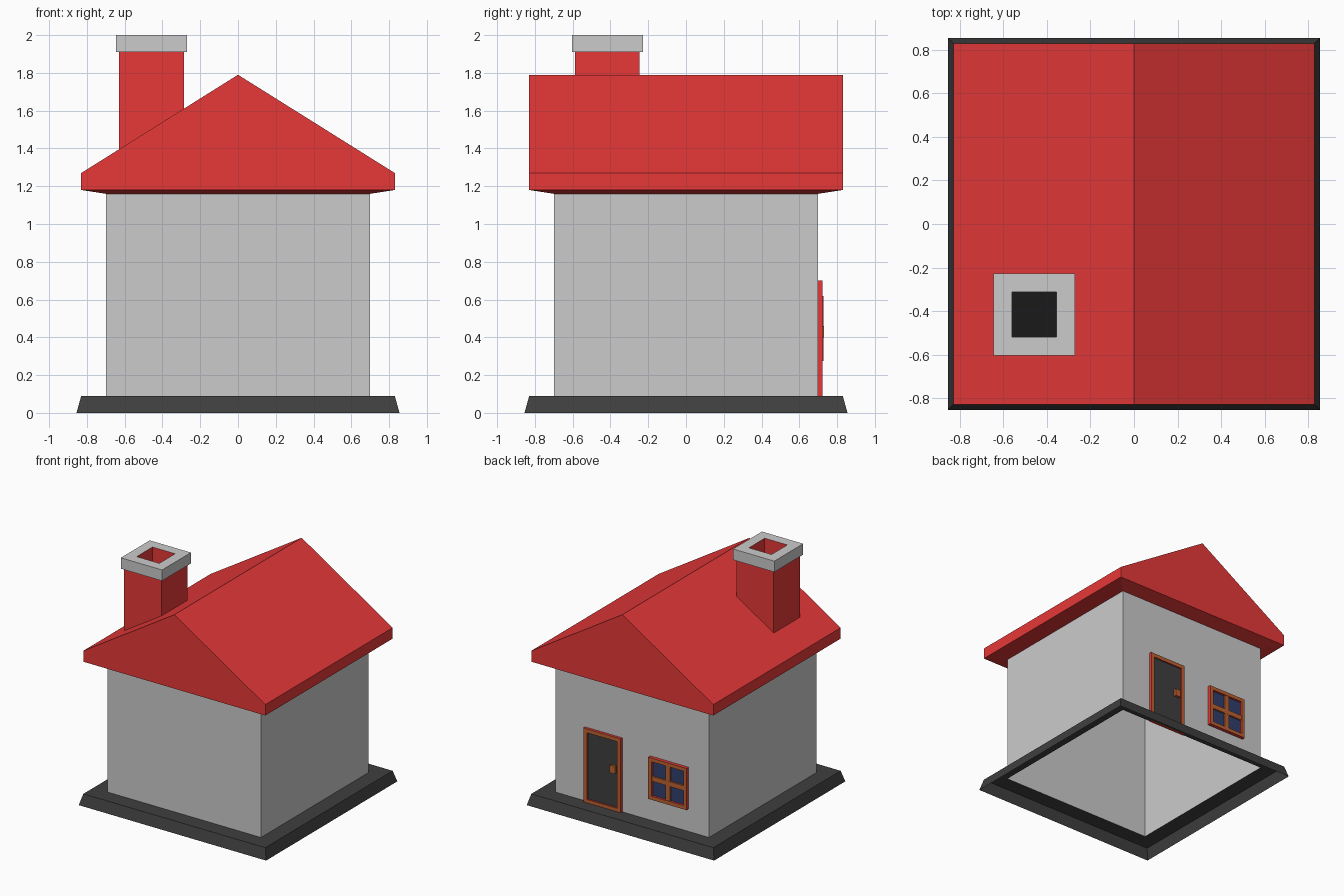
import bpy, bmesh
from mathutils import Matrix, Vector
from math import radians

if "Cube" in bpy.data.objects:
    bpy.data.objects.remove(bpy.data.objects["Cube"])


def material(name, r, g, b):
    m = bpy.data.materials.new(name)
    m.diffuse_color = (r, g, b, 1)
    m.use_nodes = True
    m.node_tree.nodes["Principled BSDF"].inputs["Base Color"].default_value = m.diffuse_color
    return m


RED = material("red", 0.8, 0.04, 0.04)
DARK = material("dark", 0.05, 0.05, 0.05)
BLACK = material("black", 0.01, 0.01, 0.01)
ORANGE = material("orange", 0.5, 0.12, 0.03)
GLASS = material("glass", 0.03, 0.05, 0.15)


def finish(bm, name, mats):
    me = bpy.data.meshes.new(name)
    bm.to_mesh(me)
    bm.free()
    for m in mats:
        if m:
            me.materials.append(m)
    ob = bpy.data.objects.new(name, me)
    bpy.context.collection.objects.link(ob)
    return ob


def loft_bm(profile, mat_ids=None, cap=False):
    """Join rectangular rings (half x, half y, z) with quads."""
    bm = bmesh.new()
    rings = [[bm.verts.new((sx * hx, sy * hy, z))
              for sx, sy in ((-1, -1), (1, -1), (1, 1), (-1, 1))]
             for hx, hy, z in profile]
    for k, (a, b) in enumerate(zip(rings, rings[1:])):
        for i in range(4):
            j = (i + 1) % 4
            f = bm.faces.new((a[i], a[j], b[j], b[i]))
            f.material_index = mat_ids[k] if mat_ids else 0
    if cap:
        bm.faces.new(rings[-1])
    return bm, rings


def loft(name, profile, mats, mat_ids=None, cap=False, matrix=Matrix()):
    bm, _ = loft_bm(profile, mat_ids, cap)
    bm.transform(matrix)
    return finish(bm, name, mats)


def square(*pts):
    return [(h, h, z) for h, z in pts]


# Open-bottomed plinth and walls
loft("plinth", square((0.855, 0), (0.83, 0.09), (0.7, 0.09)), [DARK])
loft("walls", square((0.7, 0.09), (0.7, 1.16)), [])

# Gable roof with a shallow soffit
bm, rings = loft_bm(square((0.7, 1.16), (0.83, 1.18), (0.83, 1.27)))
a, b, c, d = rings[-1]
front = bm.verts.new((0, -0.83, 1.79))
back = bm.verts.new((0, 0.83, 1.79))
for vs in ((a, b, front), (c, d, back), (b, c, back, front), (d, a, front, back)):
    bm.faces.new(vs)
bmesh.ops.dissolve_limit(bm, angle_limit=0.01, verts=bm.verts[:], edges=bm.edges[:])
finish(bm, "roof", [RED])

# Chimney: stack following the roof slope, cap, flue and sooty floor
CX, CY = -0.458, -0.416
place = Matrix.Translation((CX, CY, 0))
bm, rings = loft_bm(square((0.171, 1.4), (0.171, 1.91)))
for v in rings[0]:
    v.co.z = 1.785 + 0.6265 * (CX + v.co.x)
bm.transform(place)
finish(bm, "chimney_stack", [RED])
loft("chimney_cap", square((0.171, 1.91), (0.188, 1.91), (0.188, 2.0), (0.103, 2.0)),
     [], matrix=place)
loft("chimney_flue", square((0.103, 2.0), (0.103, 1.6)), [RED], matrix=place)
loft("flue_floor", square((0.103, 1.6)), [BLACK], cap=True, matrix=place)


# Parts on the back wall: local z points out of the wall
def on_wall(x, z):
    return Matrix.Translation((x, 0.7, z)) @ Matrix.Rotation(radians(-90), 4, 'X')


def framed(name, x, z, hx, hz, depth, width, panel_name, panel_mat):
    ix, iz = hx - width, hz - width
    loft(name + "_frame",
         [(hx, hz, 0), (hx, hz, depth), (ix, iz, depth), (ix, iz, 0.01)],
         [RED, ORANGE], [0, 1, 0], matrix=on_wall(x, z))
    loft(panel_name, [(ix, iz, 0.01)], [panel_mat], cap=True, matrix=on_wall(x, z))


def block(name, x, z, hx, hz, depth, mat):
    loft(name, [(hx, hz, 0), (hx, hz, depth)], [mat], cap=True, matrix=on_wall(x, z))


# Door
framed("door", 0.26, 0.393, 0.17, 0.307, 0.022, 0.032, "door_panel", DARK)
block("door_handle", 0.163, 0.43, 0.024, 0.03, 0.03, ORANGE)

# Window with crossed bars
framed("window", -0.34, 0.448, 0.175, 0.172, 0.028, 0.03, "window_glass", GLASS)
block("window_bar_upright", -0.34, 0.448, 0.02, 0.142, 0.024, ORANGE)
block("window_bar_level", -0.34, 0.448, 0.145, 0.02, 0.0245, ORANGE)
